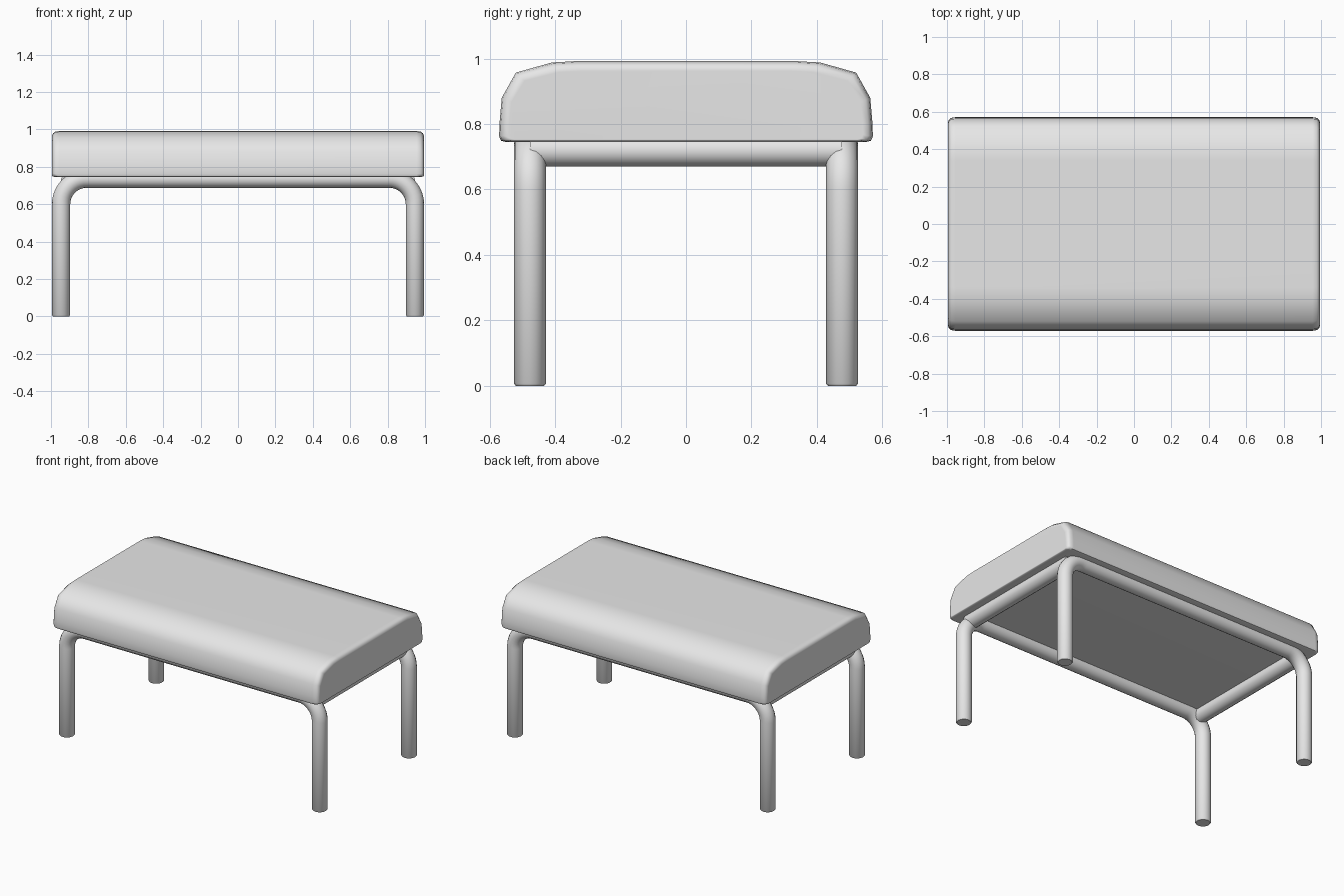
import bpy
import bmesh
from math import cos, sin, pi, radians

cube = bpy.data.objects.get("Cube")
if cube:
    bpy.data.objects.remove(cube, do_unlink=True)

grey = bpy.data.materials.new("light grey")
grey.use_nodes = True
colour = (0.8, 0.8, 0.8, 1)
grey.diffuse_color = colour
grey.node_tree.nodes["Principled BSDF"].inputs["Base Color"].default_value = colour

TUBE = 0.049
LEG_X, LEG_Y = 0.946, 0.477
RAIL_Z, BEND = 0.737, 0.137
SEAT_BOTTOM, SEAT_TOP = 0.745, 0.992


def smooth(obj, angle):
    bpy.ops.object.select_all(action='DESELECT')
    obj.select_set(True)
    bpy.context.view_layer.objects.active = obj
    bpy.ops.object.shade_smooth_by_angle(angle=radians(angle))


def tube(name, points):
    """Round tube along (x, y, z, thickness factor) points."""
    curve = bpy.data.curves.new(name, 'CURVE')
    curve.dimensions = '3D'
    curve.bevel_depth = TUBE
    curve.bevel_resolution = 6
    curve.use_fill_caps = True
    spline = curve.splines.new('POLY')
    spline.points.add(len(points) - 1)
    for p, (x, y, z, r) in zip(spline.points, points):
        p.co = (x, y, z, 1)
        p.radius = r
    obj = bpy.data.objects.new(name, curve)
    bpy.context.collection.objects.link(obj)
    bpy.ops.object.select_all(action='DESELECT')
    obj.select_set(True)
    bpy.context.view_layer.objects.active = obj
    bpy.ops.object.convert(target='MESH')
    obj = bpy.context.object
    obj.data.materials.clear()
    obj.data.materials.append(grey)
    smooth(obj, 40)


# Bent leg frames: a leg, a rounded bend, half of the long rail, then mirrored
for name, y in (("front_leg_frame", -LEG_Y), ("back_leg_frame", LEG_Y)):
    half = [(LEG_X, y, 0, 0.88), (LEG_X, y, 0.007, 1)]
    for i in range(11):
        a = i / 10 * pi / 2
        half.append((LEG_X - BEND + BEND * cos(a), y,
                     RAIL_Z - BEND + BEND * sin(a), 1))
    tube(name, half + [(-x, y, z, r) for x, y, z, r in reversed(half)])

# Short side rails
for name, side in (("left_side_rail", 1), ("right_side_rail", -1)):
    tube(name, [(side * 0.9, y, 0.719, 1) for y in (-LEG_Y, LEG_Y)])

# Seat cushion: half profile in y and z, lofted along x with softened ends
half = [(0.55, 0.745), (0.565, 0.749), (0.571, 0.762), (0.57, 0.80),
        (0.563, 0.88), (0.52, 0.957), (0.41, 0.988), (0.34, SEAT_TOP)]
profile = half + [(-y, z) for y, z in reversed(half)]
ends = [(0.955, 0), (0.978, 0.004), (0.99, 0.014), (0.995, 0.03)]
sections = [(-x, d) for x, d in reversed(ends)] + ends

bm = bmesh.new()
rings = []
for x, inset in sections:
    ring = []
    for y, z in profile:
        t = (z - SEAT_BOTTOM) / (SEAT_TOP - SEAT_BOTTOM)
        ring.append(bm.verts.new((x, y * (1 - inset / 0.57),
                                  z - inset * t + 0.25 * inset * (1 - t))))
    rings.append(ring)
count = len(profile)
for a, b in zip(rings, rings[1:]):
    for i in range(count):
        j = (i + 1) % count
        bm.faces.new((a[i], a[j], b[j], b[i]))
bm.faces.new(rings[0])
bm.faces.new(rings[-1])
bmesh.ops.recalc_face_normals(bm, faces=bm.faces)
mesh = bpy.data.meshes.new("seat_cushion")
bm.to_mesh(mesh)
bm.free()
mesh.materials.append(grey)
cushion = bpy.data.objects.new("seat_cushion", mesh)
bpy.context.collection.objects.link(cushion)
smooth(cushion, 50)

# Weighted normals keep the broad top and ends flat
weighted = cushion.modifiers.new("flat_tops", 'WEIGHTED_NORMAL')
weighted.keep_sharp = True
